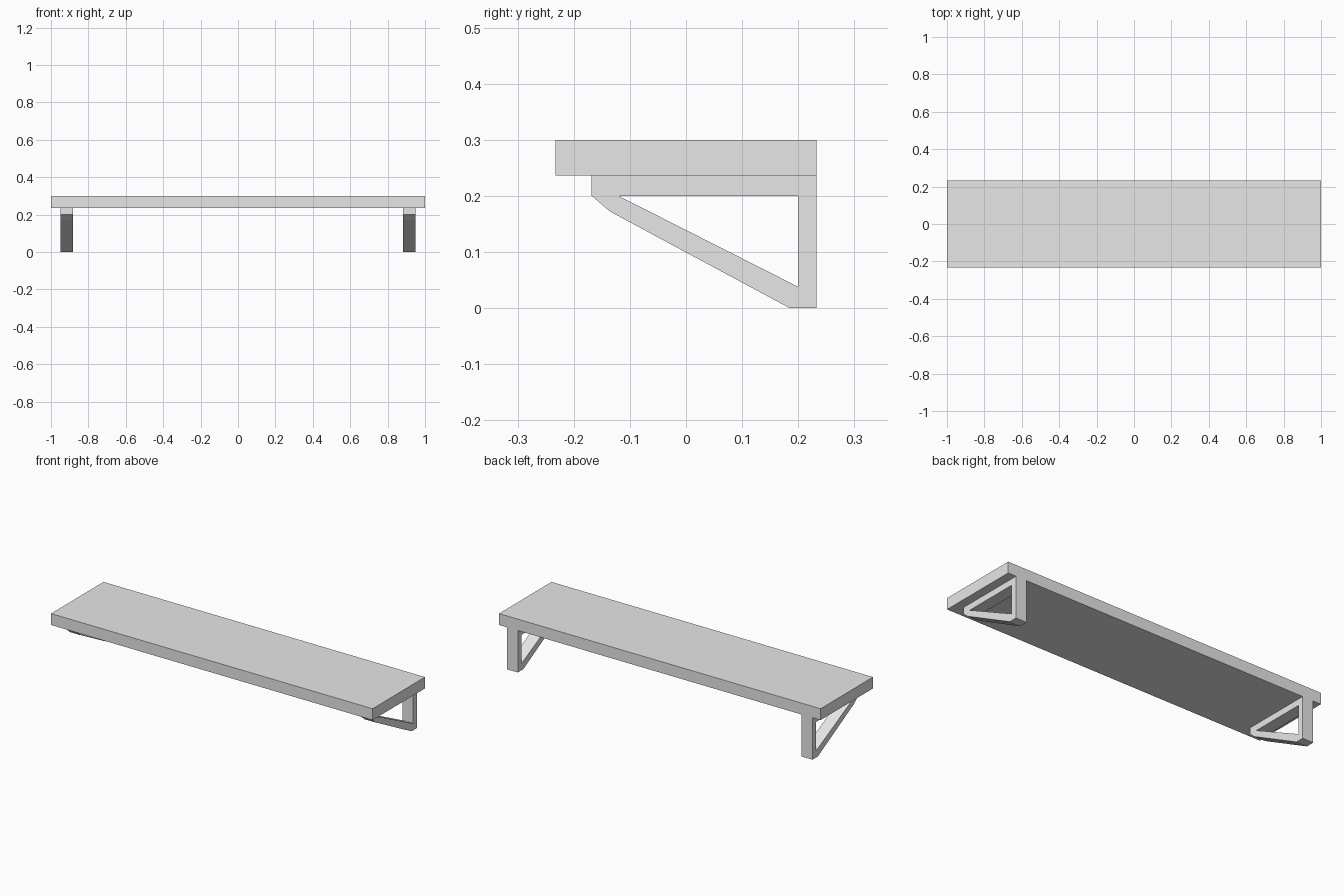
import bpy
import bmesh

if "Cube" in bpy.data.objects:
    bpy.data.objects.remove(bpy.data.objects["Cube"], do_unlink=True)

# Single flat colour
GREY = (0.8, 0.8, 0.8, 1.0)
grey = bpy.data.materials.new("light_grey")
grey.use_nodes = True
grey.diffuse_color = GREY
grey.node_tree.nodes["Principled BSDF"].inputs["Base Color"].default_value = GREY


def finish(name, bm):
    bmesh.ops.recalc_face_normals(bm, faces=bm.faces)
    mesh = bpy.data.meshes.new(name)
    bm.to_mesh(mesh)
    bm.free()
    mesh.materials.append(grey)
    obj = bpy.data.objects.new(name, mesh)
    bpy.context.collection.objects.link(obj)
    return obj


# Shelf board
TOP, UNDERSIDE, HALF_DEPTH = 0.3, 0.236, 0.233
bm = bmesh.new()
bmesh.ops.create_cube(bm, size=1)
bmesh.ops.scale(bm, vec=(2, 2 * HALF_DEPTH, TOP - UNDERSIDE), verts=bm.verts)
bmesh.ops.translate(bm, vec=(0, 0, (TOP + UNDERSIDE) / 2), verts=bm.verts)
finish("shelf_board", bm)

# Bracket side profile (y, z): outer outline and triangular opening
OUTER = [(-0.168, UNDERSIDE), (-0.168, 0.2), (-0.135, 0.172),
         (0.185, 0), (HALF_DEPTH, 0), (HALF_DEPTH, UNDERSIDE)]
OPENING = [(-0.12, 0.2), (0.2, 0.2), (0.2, 0.038)]
INNER_X, WIDTH = 0.883, 0.067


def bracket(name, side):
    bm = bmesh.new()
    o = [bm.verts.new((side * INNER_X, y, z)) for y, z in OUTER]
    i = [bm.verts.new((side * INNER_X, y, z)) for y, z in OPENING]
    rail = (o[0], o[1], i[0], i[1], o[5])
    brace = (o[1], o[2], o[3], i[2], i[0])
    upright = (o[3], o[4], o[5], i[1], i[2])
    faces = [bm.faces.new(member) for member in (rail, brace, upright)]
    # Keep the flat side and pull a copy outward to give the bracket its width
    result = bmesh.ops.extrude_face_region(bm, geom=faces, use_keep_orig=True)
    moved = [g for g in result["geom"] if isinstance(g, bmesh.types.BMVert)]
    bmesh.ops.translate(bm, vec=(side * WIDTH, 0, 0), verts=moved)
    finish(name, bm)


bracket("left_bracket", 1)
bracket("right_bracket", -1)
